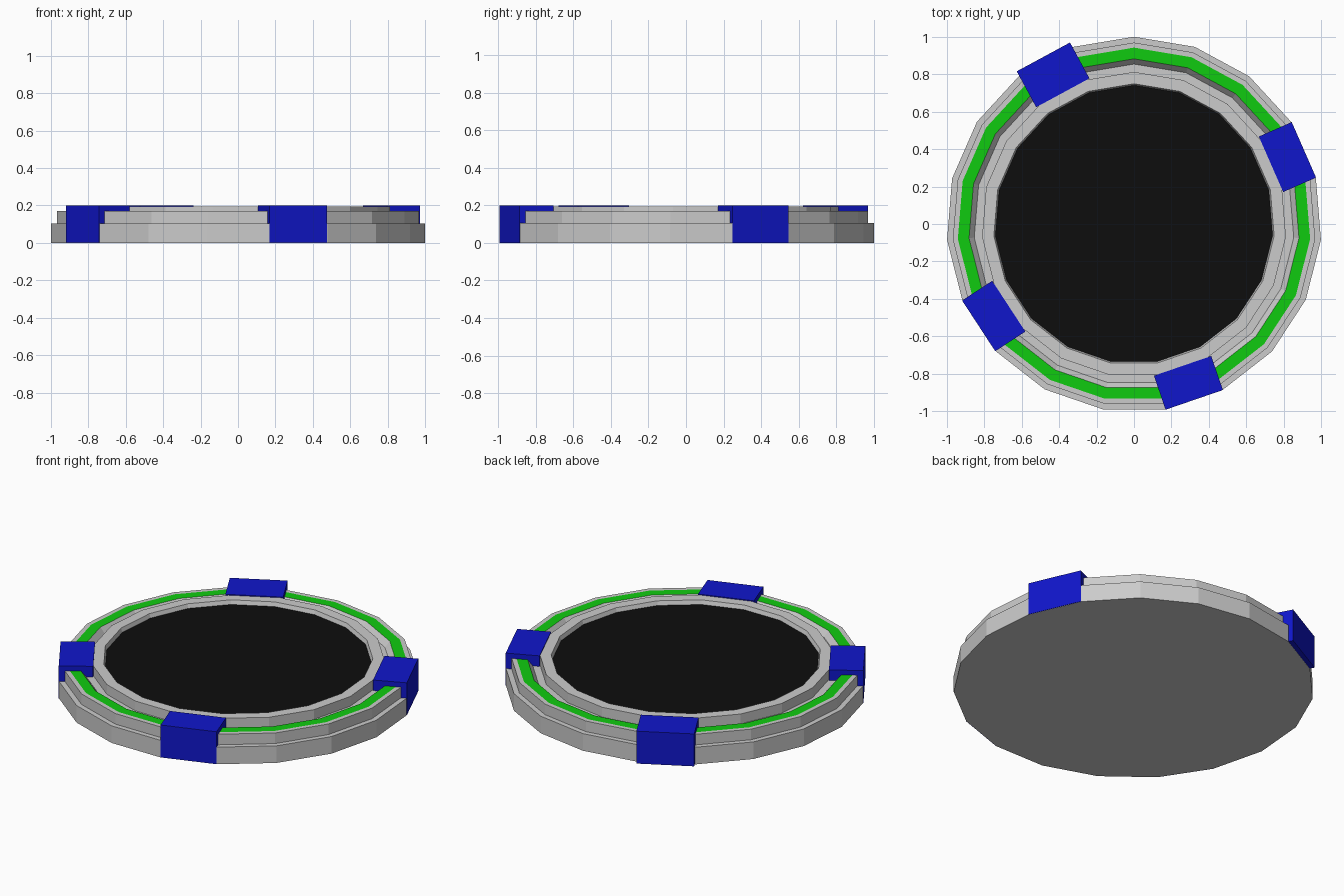
import bpy, math

if "Cube" in bpy.data.objects:
    bpy.data.objects.remove(bpy.data.objects["Cube"])

SIDES = 19
STEP = 2 * math.pi / SIDES


def material(name, rgb):
    m = bpy.data.materials.new(name)
    m.diffuse_color = (*rgb, 1)
    m.use_nodes = True
    m.node_tree.nodes["Principled BSDF"].inputs["Base Color"].default_value = m.diffuse_color
    return m


GREEN = material("green", (0.005, 0.6, 0.005))
BLUE = material("blue", (0.005, 0.008, 0.6))
BLACK = material("black", (0.004, 0.004, 0.004))


def add_object(name, verts, faces, mat=None):
    mesh = bpy.data.meshes.new(name)
    mesh.from_pydata(verts, [], faces)
    mesh.update()
    if mat:
        mesh.materials.append(mat)
    obj = bpy.data.objects.new(name, mesh)
    bpy.context.collection.objects.link(obj)
    return obj


def lathe(name, profile, mat=None, cap_first=False, cap_last=False):
    """Turn (radius, z) points, listed outside to inside, into a 19-sided shell."""
    verts, faces = [], []
    for r, z in profile:
        for i in range(SIDES):
            a = math.pi / 2 + i * STEP
            verts.append((r * math.cos(a), r * math.sin(a) - 0.002, z))
    for k in range(len(profile) - 1):
        for i in range(SIDES):
            j = (i + 1) % SIDES
            lo, hi = k * SIDES, (k + 1) * SIDES
            faces.append((lo + i, lo + j, hi + j, hi + i))
    if cap_first:
        faces.append(tuple(reversed(range(SIDES))))
    if cap_last:
        start = (len(profile) - 1) * SIDES
        faces.append(tuple(range(start, start + SIDES)))
    return add_object(name, verts, faces, mat)


# Stepped outer body with its closed underside
lathe("base_rim", [(1.003, 0), (1.003, 0.105), (0.972, 0.105),
                   (0.972, 0.17), (0.945, 0.17)], cap_first=True)

# Flat glowing band
lathe("light_band", [(0.945, 0.17), (0.885, 0.17)], GREEN)

# Groove and raised inner ring
lathe("inner_ring", [(0.885, 0.17), (0.857, 0.135), (0.815, 0.135),
                     (0.815, 0.195), (0.752, 0.195), (0.744, 0.17)])

# Recessed dark centre
lathe("centre_panel", [(0.744, 0.17)], BLACK, cap_last=True)


def clamp(face_index, inner, outer):
    """Block aligned with one flat side of the rim."""
    a = math.pi / 2 + (face_index + 0.5) * STEP
    half = 0.162
    c, s = math.cos(a), math.sin(a)
    verts = [(r * c - t * s, r * s + t * c - 0.002, z)
             for z in (0.001, 0.2)
             for r, t in ((inner, -half), (outer, -half), (outer, half), (inner, half))]
    faces = [(3, 2, 1, 0), (4, 5, 6, 7)]
    faces += [(i, (i + 1) % 4, (i + 1) % 4 + 4, i + 4) for i in range(4)]
    add_object("clamp_block", verts, faces, BLUE)


# Four clamps; the back left one stands slightly proud
for index, inner, outer in ((1, 0.80, 1.018), (6, 0.80, 0.992),
                            (10, 0.80, 0.992), (15, 0.80, 0.992)):
    clamp(index, inner, outer)
